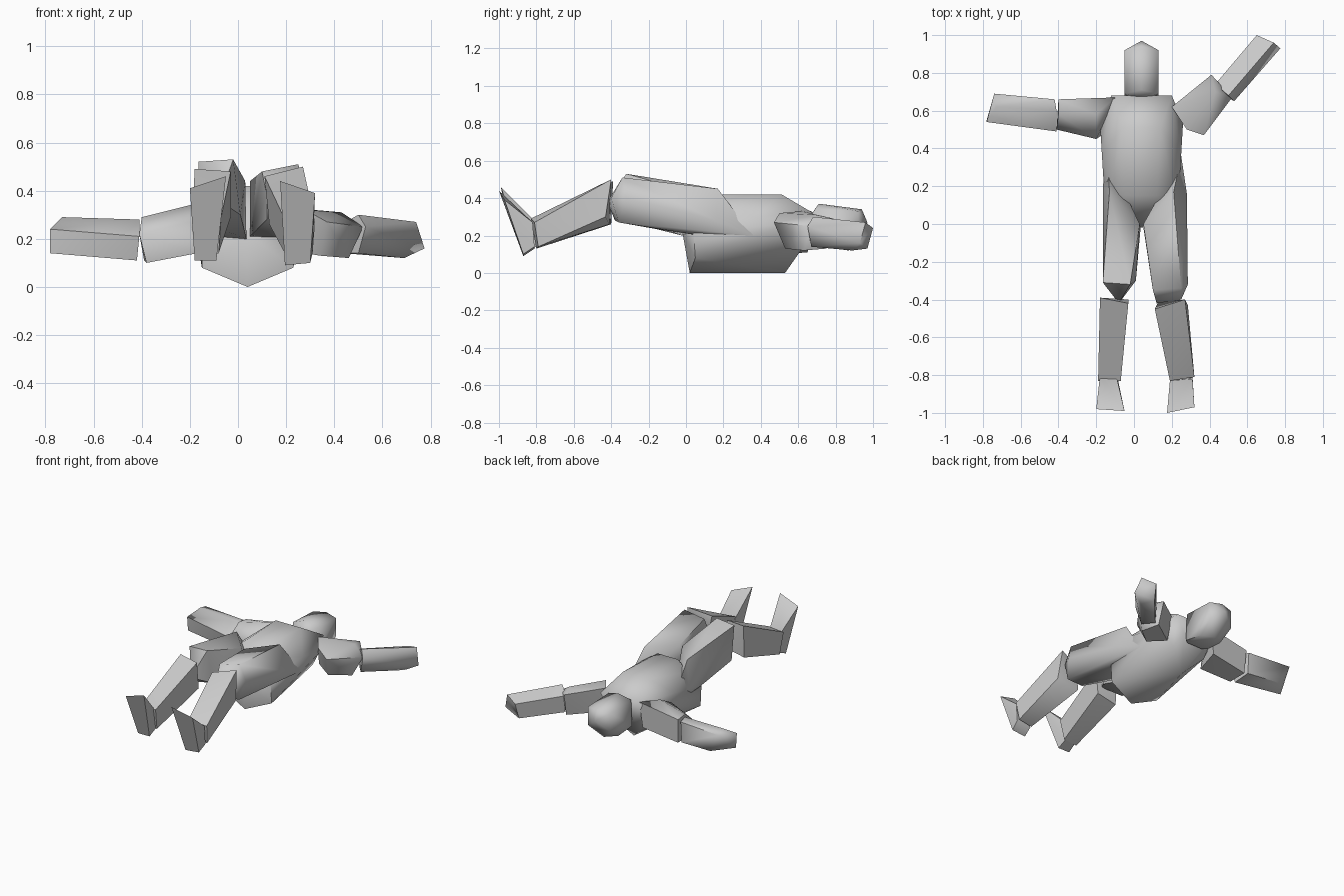
import bpy, bmesh, math

MID = 0.04  # body's centre plane


def hull(name, *rings):
    """One faceted body block: the convex shell around its end rings."""
    bm = bmesh.new()
    for ring in rings:
        for p in ring:
            bm.verts.new(p)
    bmesh.ops.convex_hull(bm, input=bm.verts[:])
    loose = [v for v in bm.verts if not v.link_faces]
    bmesh.ops.delete(bm, geom=loose, context='VERTS')
    bmesh.ops.dissolve_limit(bm, angle_limit=math.radians(3),
                             verts=bm.verts[:], edges=bm.edges[:])
    bmesh.ops.recalc_face_normals(bm, faces=bm.faces[:])
    me = bpy.data.meshes.new(name)
    bm.to_mesh(me)
    bm.free()
    ob = bpy.data.objects.new(name, me)
    bpy.context.collection.objects.link(ob)
    bpy.ops.object.select_all(action='DESELECT')
    ob.select_set(True)
    bpy.context.view_layer.objects.active = ob
    bpy.ops.object.shade_smooth_by_angle(angle=math.radians(62))


def both(points):
    """Half widths to points on both sides of the centre plane."""
    return [(MID + s * w, y, z) for w, y, z in points for s in (-1, 1)]


# torso: keeled back, hips, chest, shoulders
hull("torso", both([
    (0, .02, 0), (0, .53, 0), (.19, .05, .08),
    (0, -.02, .22), (.19, .04, .22), (.17, .17, .36),
    (.21, .37, .30), (.22, .54, .26), (.13, .60, .13),
    (.08, .15, .42), (.10, .51, .42), (.16, .68, .32), (.10, .67, .20)]))

# head
hull("head", both([
    (0, .97, .27), (0, .94, .34), (.09, .92, .33), (.09, .92, .20),
    (0, .87, .12), (.08, .82, .13), (0, .71, .37), (.09, .69, .34),
    (0, .66, .30), (.09, .68, .15), (.06, .66, .15)]))

# arms
hull("left_upper_arm",
     [(-.10, .67, .33), (-.20, .58, .34), (-.20, .45, .27), (-.17, .47, .14), (-.12, .66, .15)],
     [(-.40, .66, .28), (-.40, .58, .29), (-.41, .50, .22), (-.38, .52, .10), (-.39, .65, .11)])
hull("left_forearm",
     [(-.42, .66, .27), (-.41, .60, .28), (-.41, .49, .21), (-.42, .52, .11), (-.42, .65, .12)],
     [(-.74, .69, .27), (-.73, .62, .29), (-.78, .54, .24), (-.78, .55, .14), (-.66, .67, .13)])
hull("right_upper_arm",
     [(.20, .62, .33), (.28, .50, .32), (.37, .47, .27), (.34, .53, .13), (.22, .60, .15)],
     [(.41, .79, .29), (.43, .70, .31), (.52, .67, .25), (.46, .63, .12), (.42, .75, .13)])
hull("right_forearm",
     [(.43, .74, .26), (.50, .68, .30), (.53, .65, .25), (.50, .67, .14), (.44, .74, .14)],
     [(.65, 1.0, .24), (.74, .96, .27), (.775, .93, .16), (.69, .89, .12), (.64, .97, .13)])

# thighs, each with a point reaching back along the hip
hull("left_thigh",
     [(-.13, .17, .45), (.03, 0, .44), (-.165, .20, .27), (-.165, .09, .23),
      (-.14, .36, .20), (.035, -.02, .20), (-.08, .20, .18)],
     [(-.165, -.31, .52), (-.02, -.32, .53), (.01, -.30, .30), (-.15, -.30, .27), (-.08, -.42, .36)])
hull("right_thigh",
     [(.21, .17, .45), (.05, 0, .44), (.28, .16, .28),
      (.25, .36, .20), (.05, -.02, .21), (.20, .20, .18)],
     [(.10, -.35, .48), (.25, -.34, .51), (.285, -.32, .40), (.12, -.38, .28), (.26, -.36, .27),
      (.12, -.42, .38), (.25, -.40, .40)])

# shins
hull("left_shin",
     [(-.18, -.39, .49), (-.03, -.42, .48), (-.03, -.40, .29), (-.18, -.40, .26)],
     [(-.19, -.83, .28), (-.07, -.83, .29), (-.08, -.80, .14), (-.18, -.80, .13)])
hull("right_shin",
     [(.11, -.45, .46), (.27, -.40, .50), (.285, -.43, .30), (.13, -.41, .26)],
     [(.19, -.83, .29), (.32, -.81, .27), (.31, -.79, .14), (.20, -.80, .13)])

# feet
hull("left_foot",
     [(-.20, -.98, .41), (-.05, -.99, .46), (-.09, -.87, .11), (-.18, -.87, .11)],
     [(-.18, -.80, .27), (-.09, -.82, .29), (-.09, -.80, .14), (-.17, -.80, .14)])
hull("right_foot",
     [(.175, -1.0, .44), (.32, -.97, .39), (.30, -.87, .10), (.195, -.87, .09)],
     [(.19, -.83, .28), (.31, -.82, .27), (.31, -.81, .14), (.20, -.81, .13)])
